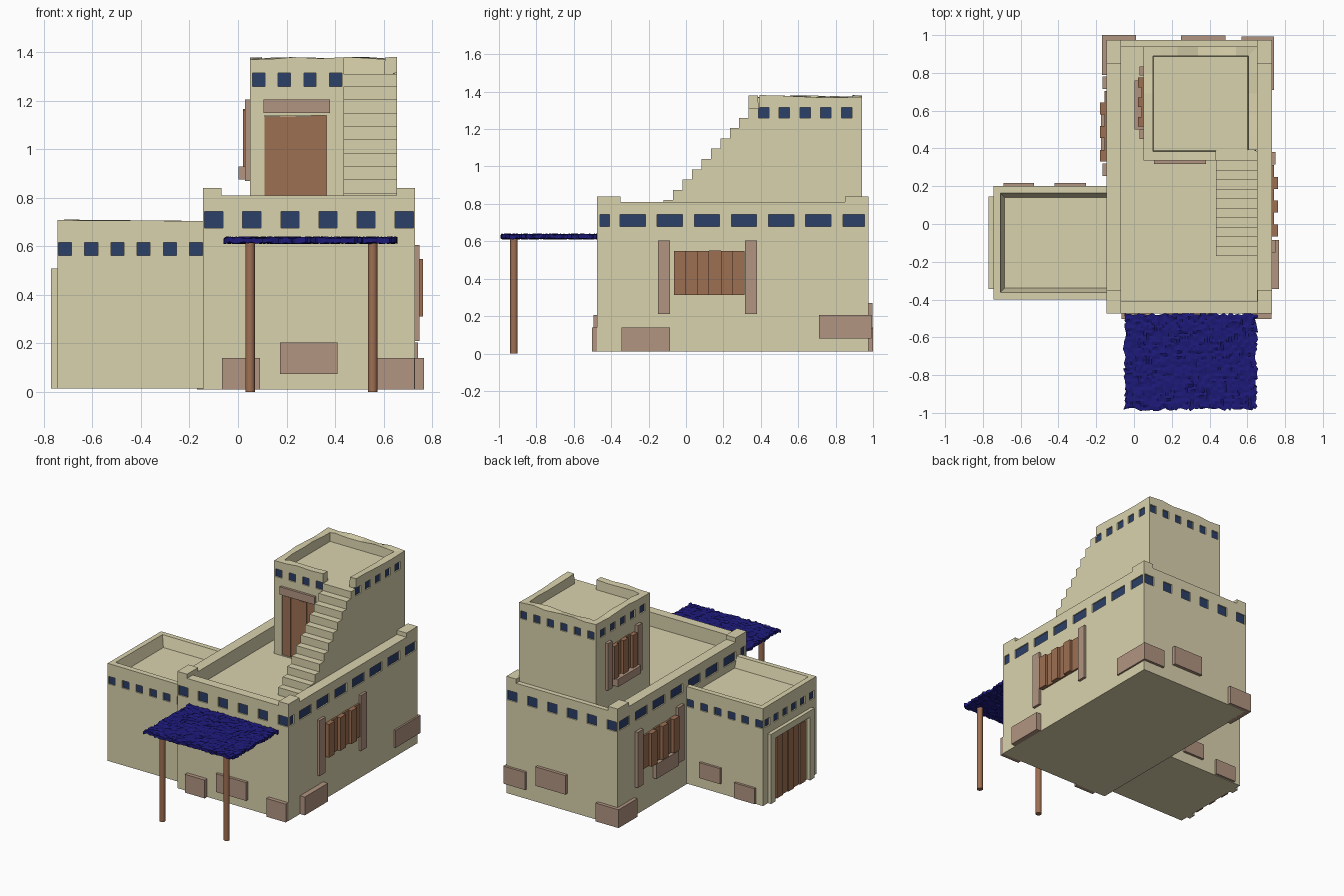
import bpy, bmesh, random
from mathutils import Vector

if "Cube" in bpy.data.objects:
    bpy.data.objects.remove(bpy.data.objects["Cube"])

random.seed(4)


def material(name, rgb):
    m = bpy.data.materials.new(name)
    m.diffuse_color = (*rgb, 1)
    m.use_nodes = True
    m.node_tree.nodes["Principled BSDF"].inputs["Base Color"].default_value = m.diffuse_color
    return m


SAND = material("sand_plaster", (0.70, 0.65, 0.42))
WOOD = material("brown_wood", (0.34, 0.16, 0.085))
STONE = material("dusty_stone", (0.44, 0.30, 0.22))
BLUE = material("blue_tile", (0.025, 0.05, 0.14))
CLOTH = material("navy_canopy", (0.012, 0.01, 0.19))


def finish(name, bm, mat):
    bmesh.ops.recalc_face_normals(bm, faces=bm.faces)
    me = bpy.data.meshes.new(name)
    bm.to_mesh(me)
    bm.free()
    ob = bpy.data.objects.new(name, me)
    bpy.context.collection.objects.link(ob)
    if mat:
        me.materials.append(mat)
    return ob


def boxes(name, items, mat=None, taper=0):
    """One object from boxes (x0, x1, y0, y1, z0, z1); taper shrinks the bottom."""
    bm = bmesh.new()
    for x0, x1, y0, y1, z0, z1 in items:
        for v in bmesh.ops.create_cube(bm, size=1)["verts"]:
            t = taper if v.co.z < 0 else 0
            v.co = (x0 + t if v.co.x < 0 else x1 - t,
                    y0 + t if v.co.y < 0 else y1 - t,
                    z0 if v.co.z < 0 else z1)
    return finish(name, bm, mat)


def cut(ob, items, taper=0):
    cutter = boxes("cutter", items, None, taper)
    cutter.hide_render = True
    mod = ob.modifiers.new("cut", "BOOLEAN")
    mod.operation, mod.solver, mod.object = "DIFFERENCE", "EXACT", cutter
    bpy.context.view_layer.objects.active = ob
    bpy.ops.object.modifier_apply(modifier=mod.name)
    bpy.data.objects.remove(cutter)


def niches(axis, pos, sign, spans, z0, z1, depth=0.012):
    """Cutters and blue backing tiles for a row of niches on one wall."""
    def make(near, far, a, b):
        n, f = sorted((pos + sign * near, pos + sign * far))
        return (n, f, a, b, z0, z1) if axis == "x" else (a, b, n, f, z0, z1)
    return ([make(-depth, 0.05, a, b) for a, b in spans],
            [make(-depth - 0.004, -depth + 0.003, a, b) for a, b in spans])


def row(first, step, count, width):
    return [(first + step * i - width / 2, first + step * i + width / 2) for i in range(count)]


def tile_walls(ob, name, rows):
    cutters, tiles = [], []
    for r in rows:
        c, t = niches(*r)
        cutters += c
        tiles += t
    cut(ob, cutters)
    boxes(name, tiles, BLUE)


def roughen(ob, top, amount, xs, ys):
    """Split the rim and shake its top points for an uneven adobe edge."""
    bm = bmesh.new()
    bm.from_mesh(ob.data)
    for axis, values in ((0, xs), (1, ys)):
        for c in values:
            n = Vector((0, 0, 0))
            n[axis] = 1
            bmesh.ops.bisect_plane(bm, geom=bm.verts[:] + bm.edges[:] + bm.faces[:],
                                   plane_co=n * c, plane_no=n)
    for v in bm.verts:
        if v.co.z > top - 0.002:
            v.co.z += random.uniform(-amount, amount)
    bm.to_mesh(ob.data)
    bm.free()


def planks(name, axis, pos, sign, a, b, z0, z1, count, thin, thick):
    """Upright boards of alternating thickness against a wall."""
    w, items = (b - a) / count, []
    for i in range(count):
        d = thick if i % 2 == 0 else thin
        n, f = sorted((pos - sign * 0.02, pos + sign * d))
        p, q = a + i * w, a + (i + 1) * w
        dz = random.uniform(-0.004, 0.004)
        items.append((n, f, p, q, z0, z1 + dz) if axis == "x" else (p, q, n, f, z0, z1 + dz))
    boxes(name, items, WOOD)


# Main hall with sunken roof and raised corners
hall = boxes("main_hall", [(-0.145, 0.73, -0.475, 0.975, 0.01, 0.81)], SAND)
cut(hall, [(-0.07, 0.65, -0.41, 0.94, 0.71, 0.9)])
long_row = [(-0.46, -0.41)] + row(-0.285, 0.1985, 6, 0.135) + [(0.84, 0.955)]
short_row = row(-0.10, 0.157, 6, 0.075)
tile_walls(hall, "hall_tiles", [("y", -0.475, -1, short_row, 0.675, 0.743),
                                ("y", 0.975, 1, short_row, 0.675, 0.743),
                                ("x", 0.73, 1, long_row, 0.678, 0.743),
                                ("x", -0.145, -1, long_row, 0.678, 0.743)])
boxes("roof_corners", [(x, x + 0.077, y, y + 0.125, 0.805, 0.84)
                       for x in (-0.145, 0.653) for y in (-0.475, 0.85)], SAND)

# Side wing
wing = boxes("side_wing", [(-0.745, -0.14, -0.40, 0.20, 0.015, 0.705)], SAND)
cut(wing, [(-0.725, -0.10, -0.38, 0.18, 0.63, 0.76)], 0.04)
wing_row = row(-0.713, 0.108, 6, 0.054)
tile_walls(wing, "wing_tiles", [("y", -0.40, -1, wing_row, 0.563, 0.617),
                                ("y", 0.20, 1, wing_row, 0.563, 0.617),
                                ("x", -0.745, -1, row(-0.35, 0.1, 6, 0.054), 0.563, 0.617)])
for v in wing.data.vertices:
    if v.co.z > 0.70 and v.co.x < -0.6:
        v.co.z += random.uniform(0, 0.014)

# Wing gate
boxes("gate_frame", [(-0.77, -0.74, -0.345, -0.295, 0.015, 0.51),
                     (-0.77, -0.74, 0.095, 0.145, 0.015, 0.51),
                     (-0.77, -0.74, -0.295, 0.095, 0.465, 0.51)], SAND)
planks("gate_boards", "x", -0.745, -1, -0.26, 0.06, 0.02, 0.455, 5, 0.004, 0.014)

# Tower with parapet and stair opening
tower = boxes("tower", [(0.05, 0.655, 0.335, 0.94, 0.705, 1.375)], SAND)
cut(tower, [(0.095, 0.61, 0.38, 0.895, 1.31, 1.45)], 0.008)
cut(tower, [(0.435, 0.70, 0.30, 0.392, 1.31, 1.45)])
cut(tower, [(0.11, 0.365, 0.30, 0.35, 0.715, 1.14)])
side_row = row(0.415, 0.111, 5, 0.057)
tile_walls(tower, "tower_tiles", [("y", 0.335, -1, row(0.085, 0.106, 4, 0.051), 1.26, 1.315),
                                  ("y", 0.94, 1, row(0.09, 0.106, 6, 0.051), 1.26, 1.315),
                                  ("x", 0.655, 1, side_row, 1.26, 1.315),
                                  ("x", 0.05, -1, side_row, 1.26, 1.315)])
roughen(tower, 1.375, 0.007, (0.14, 0.23, 0.34, 0.45, 0.54), (0.47, 0.58, 0.69, 0.80))
planks("tower_door", "y", 0.353, -1, 0.11, 0.365, 0.712, 1.136, 4, 0.006, 0.012)
boxes("tower_door_lintel", [(0.105, 0.38, 0.318, 0.34, 1.15, 1.205)], STONE)

# Stairs: stepped side profile extruded across
profile = [(0.345, 0.705), (-0.17, 0.705)]
for i in range(10):
    y, z = -0.17 + 0.0505 * i, 0.71 + 0.055 * (i + 1)
    profile += [(y, z), (y + 0.0505, z)]
profile[-1] = (0.345, 1.26)
bm = bmesh.new()
side = bm.faces.new([bm.verts.new((0.435, y, z)) for y, z in profile])
out = bmesh.ops.extrude_face_region(bm, geom=[side])["geom"]
bmesh.ops.translate(bm, vec=(0.22, 0, 0), verts=[g for g in out if isinstance(g, bmesh.types.BMVert)])
if not side.is_valid or len(bm.faces) < len(profile) + 2:
    bm.faces.new([v for v in bm.verts if v.co.x < 0.44])
finish("stairs", bm, SAND)

# Shuttered windows
planks("right_shutters", "x", 0.73, 1, -0.065, 0.312, 0.312, 0.55, 6, 0.012, 0.032)
boxes("right_window_posts", [(0.72, 0.748, a, a + 0.065, 0.21, 0.605) for a in (-0.15, 0.315)], STONE)
planks("left_shutters", "x", -0.145, -1, 0.33, 0.705, 0.312, 0.55, 6, 0.012, 0.035)
boxes("left_window_posts", [(-0.167, -0.135, a, a + 0.065, 0.21, 0.605) for a in (0.255, 0.715)], STONE)
boxes("left_window_sill", [(-0.175, -0.135, 0.33, 0.58, 0.20, 0.305)], STONE)
planks("tower_shutters", "x", 0.05, -1, 0.515, 0.775, 0.93, 1.165, 5, 0.010, 0.030)
boxes("tower_window_posts", [(0.029, 0.06, a, a + 0.05, 0.87, 1.205) for a in (0.45, 0.785)], STONE)
boxes("tower_window_sill", [(0.002, 0.06, 0.50, 0.76, 0.875, 0.93)], STONE)

# Foundation stones
boxes("foundation_stones", [
    (-0.065, 0.09, -0.503, -0.46, 0.01, 0.14), (0.173, 0.41, -0.495, -0.46, 0.075, 0.205),
    (0.575, 0.728, -0.503, -0.46, 0.01, 0.14), (0.72, 0.767, -0.345, -0.085, 0.01, 0.14),
    (0.72, 0.742, 0.71, 0.985, 0.08, 0.205), (0.57, 0.742, 0.965, 0.993, 0.08, 0.205),
    (0.25, 0.485, 0.965, 0.998, 0.135, 0.27), (-0.17, 0.01, 0.965, 1.0, 0.01, 0.14),
    (-0.17, -0.135, 0.79, 1.0, 0.01, 0.14),
    (-0.69, -0.53, 0.19, 0.217, 0.02, 0.13), (-0.42, -0.255, 0.19, 0.217, 0.09, 0.20)], STONE)

# Canopy: a shaggy slab on two posts
bm = bmesh.new()
bmesh.ops.create_grid(bm, x_segments=48, y_segments=34, size=0.5)
for v in bm.verts:
    edge = 1 if max(abs(v.co.x), abs(v.co.y)) > 0.49 else 0.3
    j = [random.uniform(-1, 1) * 0.009 * edge for _ in range(2)]
    v.co = (0.299 + v.co.x * 0.70 + j[0], -0.729 + v.co.y * 0.508 + j[1],
            0.635 + random.uniform(-0.004, 0.006))
out = bmesh.ops.extrude_face_region(bm, geom=bm.faces[:])["geom"]
low = [g for g in out if isinstance(g, bmesh.types.BMVert)]
for v in low:
    v.co.z = 0.616 + random.uniform(-0.006, 0.004)
finish("canopy", bm, CLOTH)
for x in (0.05, 0.555):
    bpy.ops.mesh.primitive_cylinder_add(vertices=16, radius=0.02, depth=0.62, location=(x, -0.92, 0.31))
    post = bpy.context.object
    post.name = "canopy_post"
    post.data.materials.append(WOOD)
    bpy.ops.object.shade_smooth_by_angle()
